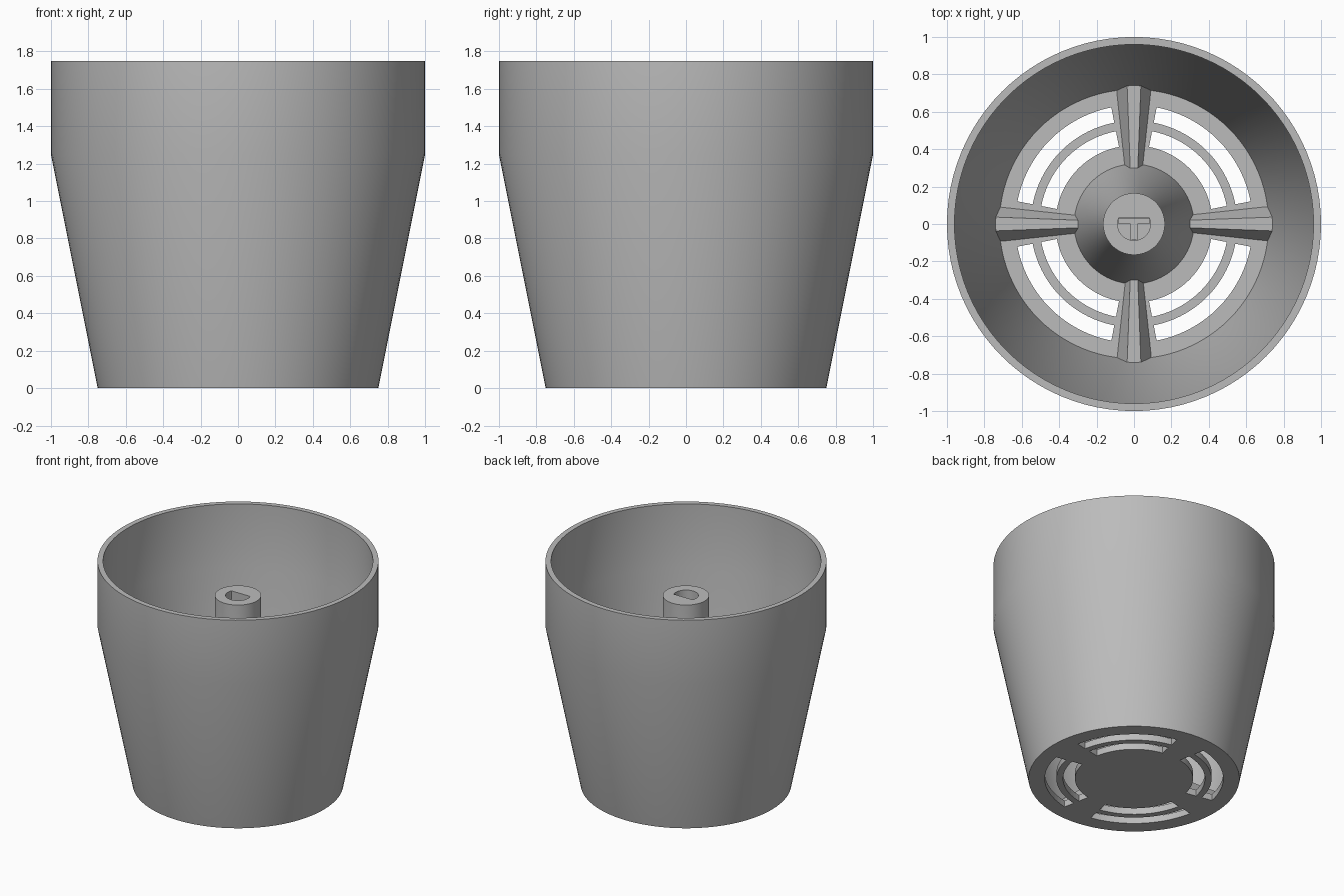
import bpy, bmesh, math
from mathutils import Matrix

if "Cube" in bpy.data.objects:
    bpy.data.objects.remove(bpy.data.objects["Cube"])

grey = bpy.data.materials.new("plain_grey")
grey.diffuse_color = (0.5, 0.5, 0.5, 1)
grey.use_nodes = True
grey.node_tree.nodes["Principled BSDF"].inputs["Base Color"].default_value = grey.diffuse_color


def finish(bm, name, mat=True):
    bmesh.ops.recalc_face_normals(bm, faces=bm.faces)
    me = bpy.data.meshes.new(name)
    bm.to_mesh(me)
    bm.free()
    ob = bpy.data.objects.new(name, me)
    bpy.context.collection.objects.link(ob)
    if mat:
        me.materials.append(grey)
    return ob


def lathe(profile, n=96):
    bm = bmesh.new()
    rings = []
    for r, z in profile:
        if r == 0:
            rings.append([bm.verts.new((0, 0, z))] * n)
        else:
            rings.append([bm.verts.new((r * math.cos(2 * math.pi * i / n),
                                        r * math.sin(2 * math.pi * i / n), z)) for i in range(n)])
    for a, b in zip(rings, rings[1:]):
        for i in range(n):
            j = (i + 1) % n
            bm.faces.new(list(dict.fromkeys((a[i], a[j], b[j], b[i]))))
    return bm


def prism(bm, pts, z0, z1):
    lo = [bm.verts.new((x, y, z0)) for x, y in pts]
    hi = [bm.verts.new((x, y, z1)) for x, y in pts]
    bm.faces.new(lo[::-1])
    bm.faces.new(hi)
    for i in range(len(pts)):
        j = (i + 1) % len(pts)
        bm.faces.new((lo[i], lo[j], hi[j], hi[i]))


def arc(r, a0, a1, n=18):
    return [(r * math.cos(math.radians(a0 + (a1 - a0) * i / n)),
             r * math.sin(math.radians(a0 + (a1 - a0) * i / n))) for i in range(n + 1)]


# Cup with floor and centre post, turned as one solid
cup = finish(lathe([(0, 0), (0.75, 0), (1, 1.25), (1, 1.75), (0.96, 1.75), (0.96, 1.25),
                    (0.72, 0.05), (0.32, 0.05), (0.165, 0.825), (0.165, 1.48), (0, 1.48)]), "cup")

# Drain slots and D-shaped shaft hole
bm = bmesh.new()
for q in range(4):
    a0, a1 = 90 * q + 11, 90 * q + 79
    for r0, r1 in ((0.42, 0.505), (0.552, 0.635)):
        prism(bm, arc(r1, a0, a1) + arc(r0, a1, a0), -0.1, 0.2)
prism(bm, arc(0.088, 157, 383, 28), 1.0, 1.6)
cutter = finish(bm, "slot_cutter", False)
mod = cup.modifiers.new("slots", "BOOLEAN")
mod.operation = "DIFFERENCE"
mod.solver = "EXACT"
mod.object = cutter
bpy.context.view_layer.objects.active = cup
cup.select_set(True)
bpy.ops.object.modifier_apply(modifier="slots")
bpy.data.objects.remove(cutter)
bpy.ops.object.shade_smooth_by_angle(angle=math.radians(30))

# Four tapered floor ribs between post and wall
for q in range(4):
    bm = bmesh.new()
    lo, hi = [], []
    for r, wl, wh in ((0.29, 0.05, 0.02), (0.745, 0.097, 0.037)):
        lo.append([bm.verts.new((r, s * wl, 0.04)) for s in (-1, 1)])
        hi.append([bm.verts.new((r, s * wh, 0.15)) for s in (-1, 1)])
    # keep the foot of the rib inside the sloping wall
    for v in lo[1]:
        v.co.x = 0.725
    ring = lambda s: (s[0][0], s[1][0], s[1][1], s[0][1])
    bm.faces.new(ring(lo))
    bm.faces.new(ring(hi))
    for i in range(4):
        j = (i + 1) % 4
        bm.faces.new((ring(lo)[i], ring(lo)[j], ring(hi)[j], ring(hi)[i]))
    bm.transform(Matrix.Rotation(math.pi / 2 * q, 4, "Z"))
    finish(bm, "floor_rib_%d" % (q + 1))

# T-shaped stop inside the shaft hole
bm = bmesh.new()
prism(bm, [(-0.084, 0.03), (-0.084, 0), (-0.02, 0), (-0.02, -0.085),
           (0.02, -0.085), (0.02, 0), (0.084, 0), (0.084, 0.03)], 0.98, 1.25)
finish(bm, "shaft_stop")
